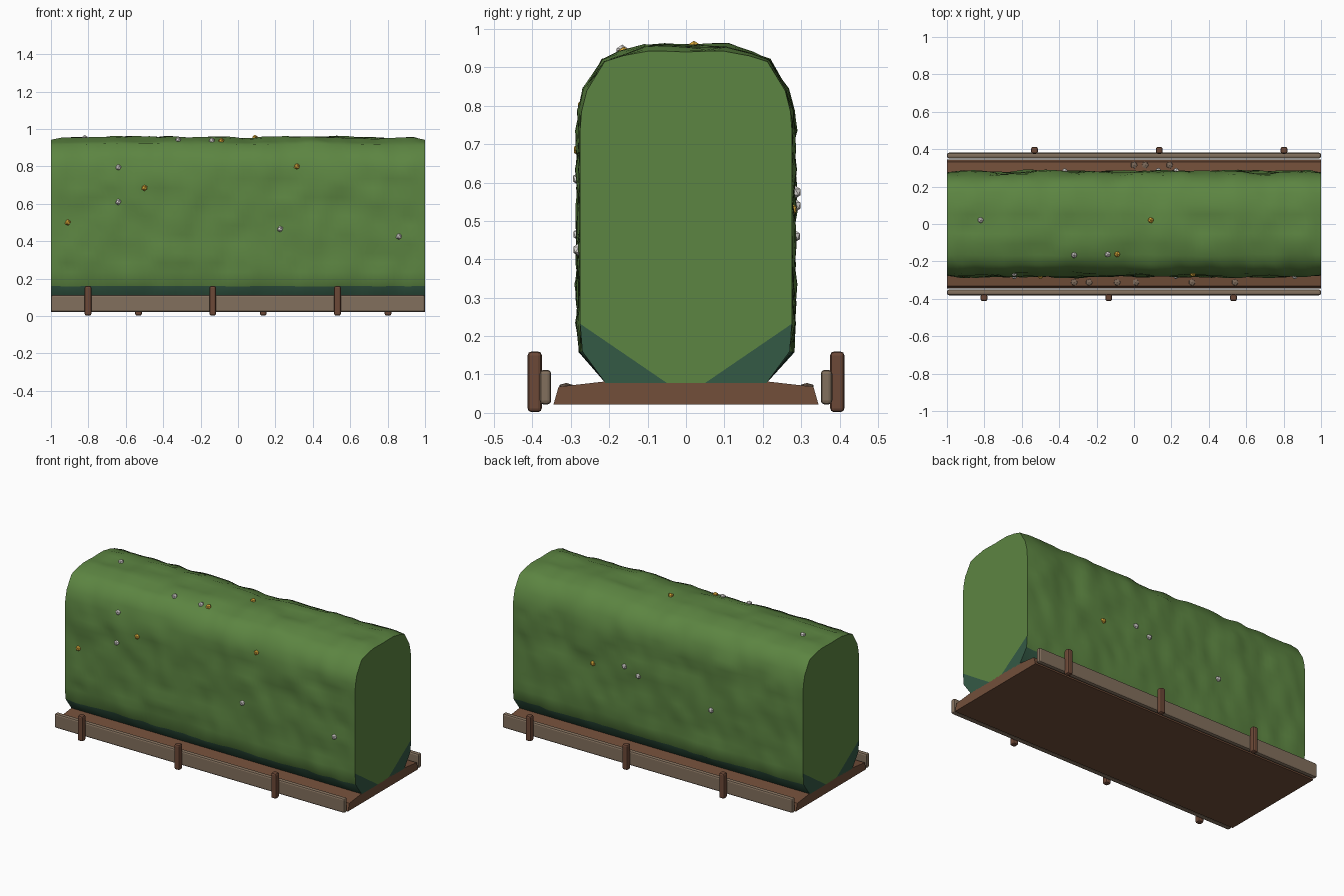
import bpy, bmesh, math
from mathutils import Vector, noise

if "Cube" in bpy.data.objects:
    bpy.data.objects.remove(bpy.data.objects["Cube"], do_unlink=True)


def material(name, r, g, b):
    m = bpy.data.materials.new(name)
    m.use_nodes = True
    m.diffuse_color = (r, g, b, 1)
    bsdf = m.node_tree.nodes["Principled BSDF"]
    bsdf.inputs["Base Color"].default_value = (r, g, b, 1)
    bsdf.inputs["Roughness"].default_value = 0.9
    return m


LEAF = material("leaf green", 0.108, 0.235, 0.054)
SHADE = material("deep teal green", 0.034, 0.1, 0.06)
SOIL = material("soil brown", 0.17, 0.078, 0.042)
PLANK = material("weathered plank", 0.225, 0.162, 0.11)
STAKE = material("stake brown", 0.15, 0.065, 0.038)
PEBBLE = material("pebble", 0.2, 0.14, 0.1)
WHITE = material("white blossom", 0.88, 0.85, 0.82)
YELLOW = material("yellow blossom", 0.85, 0.48, 0.05)


def finish(bm, name, mats, smooth=False):
    bmesh.ops.recalc_face_normals(bm, faces=bm.faces)
    me = bpy.data.meshes.new(name)
    bm.to_mesh(me)
    bm.free()
    for m in mats:
        me.materials.append(m)
    me.polygons.foreach_set("use_smooth", [smooth] * len(me.polygons))
    ob = bpy.data.objects.new(name, me)
    bpy.context.collection.objects.link(ob)
    return ob


def box(name, centre, size, mat, bevel):
    bm = bmesh.new()
    bmesh.ops.create_cube(bm, size=1)
    for v in bm.verts:
        v.co = Vector(c + p * s for c, p, s in zip(centre, v.co, size))
    ob = finish(bm, name, [mat])
    mod = ob.modifiers.new("bevel", "BEVEL")
    mod.width = bevel
    mod.segments = 2
    return ob


# Hedge cross-section: right half from base to crown, then mirrored
half = [(0.21, 0.078), (0.27, 0.16), (0.276, 0.235)]
half += [(0.276, 0.235 + 0.05 * i) for i in range(1, 11)]
half += [(0.272, 0.785), (0.258, 0.84), (0.212, 0.915), (0.165, 0.93), (0.1, 0.942), (0.05, 0.942)]
ring = half + [(0, 0.94)] + [(-y, z) for y, z in reversed(half)]


def hedge_point(x, y, z):
    """Push a profile point in or out by soft leafy bumps, more on the crown."""
    core = Vector((0, 0, min(max(z, 0.2), 0.72)))
    out = (Vector((0, y, z)) - core).normalized()
    p = Vector((x * 5, y * 8, z * 8))
    lift = 0.014 if abs(y) < 0.15 else 0.003
    bump = lift + 0.014 * noise.noise(p) + 0.009 * noise.noise(p * 2.3)
    fade = min(1, (1 - abs(x)) / 0.06) * min(1, max(0, z - 0.09) / 0.07)
    return Vector((x, y, z)) + out * bump * fade


# Leafy body with the darker band along its foot
STEPS = 72
bm = bmesh.new()
rows = [[bm.verts.new(hedge_point(-1 + 2 * i / STEPS, y, z)) for y, z in ring]
        for i in range(STEPS + 1)]
for a, b in zip(rows, rows[1:]):
    for j in range(len(ring) - 1):
        f = bm.faces.new((a[j], a[j + 1], b[j + 1], b[j]))
        f.material_index = int(j in (0, len(ring) - 2))
finish(bm, "hedge_body", [LEAF, SHADE], True)

# Flat ends with dark lower corners cut in
for side, name in ((-1, "hedge_end_right"), (1, "hedge_end_left")):
    bm = bmesh.new()
    bm.faces.new([bm.verts.new((side, y, z)) for y, z in ring])
    cuts = [(Vector((side, s * 0.05, 0.078)), Vector((0, s * 0.157, -0.23))) for s in (-1, 1)]
    for co, no in cuts:
        bmesh.ops.bisect_plane(bm, geom=bm.verts[:] + bm.edges[:] + bm.faces[:],
                               plane_co=co, plane_no=no)
    for f in bm.faces:
        mid = f.calc_center_median()
        f.material_index = int(any((mid - co).dot(no) > 0 for co, no in cuts))
    finish(bm, name, [LEAF, SHADE])

# Soil bed
bed = [(0.345, 0.022), (0.332, 0.068), (0.21, 0.082)]
bed += [(-y, z) for y, z in reversed(bed)]
bm = bmesh.new()
face = bm.faces.new([bm.verts.new((-1, y, z)) for y, z in bed])
new = bmesh.ops.extrude_face_region(bm, geom=[face])["geom"]
bmesh.ops.translate(bm, vec=(2, 0, 0), verts=[v for v in new if isinstance(v, bmesh.types.BMVert)])
finish(bm, "soil_bed", [SOIL])

# Edging planks and their stakes
for s, label in ((-1, "front"), (1, "back")):
    box(label + "_plank", (0, s * 0.366, 0.067), (2, 0.03, 0.09), PLANK, 0.01)
    for i in (-1, 0, 1):
        box(f"{label}_stake_{i + 2}", (s * 0.135 + i * 0.667, s * 0.394, 0.081),
            (0.036, 0.037, 0.158), STAKE, 0.01)


def blob(name, at, radius, mat, flat=1):
    bm = bmesh.new()
    bmesh.ops.create_icosphere(bm, subdivisions=1, radius=radius)
    for v in bm.verts:
        v.co = Vector((v.co.x, v.co.y, v.co.z * flat)) + Vector(at)
    finish(bm, name, [mat])


# Pebbles on the soil
for y, xs in ((-0.312, (-0.32, -0.24, -0.09, 0.01, 0.31, 0.54)), (0.315, (0, 0.06, 0.19))):
    for x in xs:
        blob("pebble", (x, y, 0.069), 0.02, PEBBLE, 0.45)

# Blossoms on the front face, back face and crown
faces = [
    (WHITE, -1, [(-0.64, 0.795), (-0.64, 0.61), (0.225, 0.465), (0.86, 0.425)]),
    (YELLOW, -1, [(0.315, 0.8), (-0.5, 0.685), (-0.91, 0.5)]),
    (WHITE, 1, [(-0.37, 0.46), (0.13, 0.54), (0.225, 0.575)]),
    (YELLOW, 1, [(0.45, 0.53)]),
]
for mat, s, spots in faces:
    for x, z in spots:
        y = s * (0.276 if z < 0.75 else 0.269)
        blob("blossom", hedge_point(x, y, z), 0.017, mat)
for mat, spots in ((WHITE, [(-0.82, 0.02), (-0.32, -0.16), (-0.14, -0.16)]),
                   (YELLOW, [(-0.09, -0.16), (0.09, 0.02)])):
    for x, y in spots:
        p = hedge_point(x, y, 0.941 if abs(y) < 0.1 else 0.931)
        blob("blossom", p + Vector((0, 0, 0.003)), 0.017, mat)
